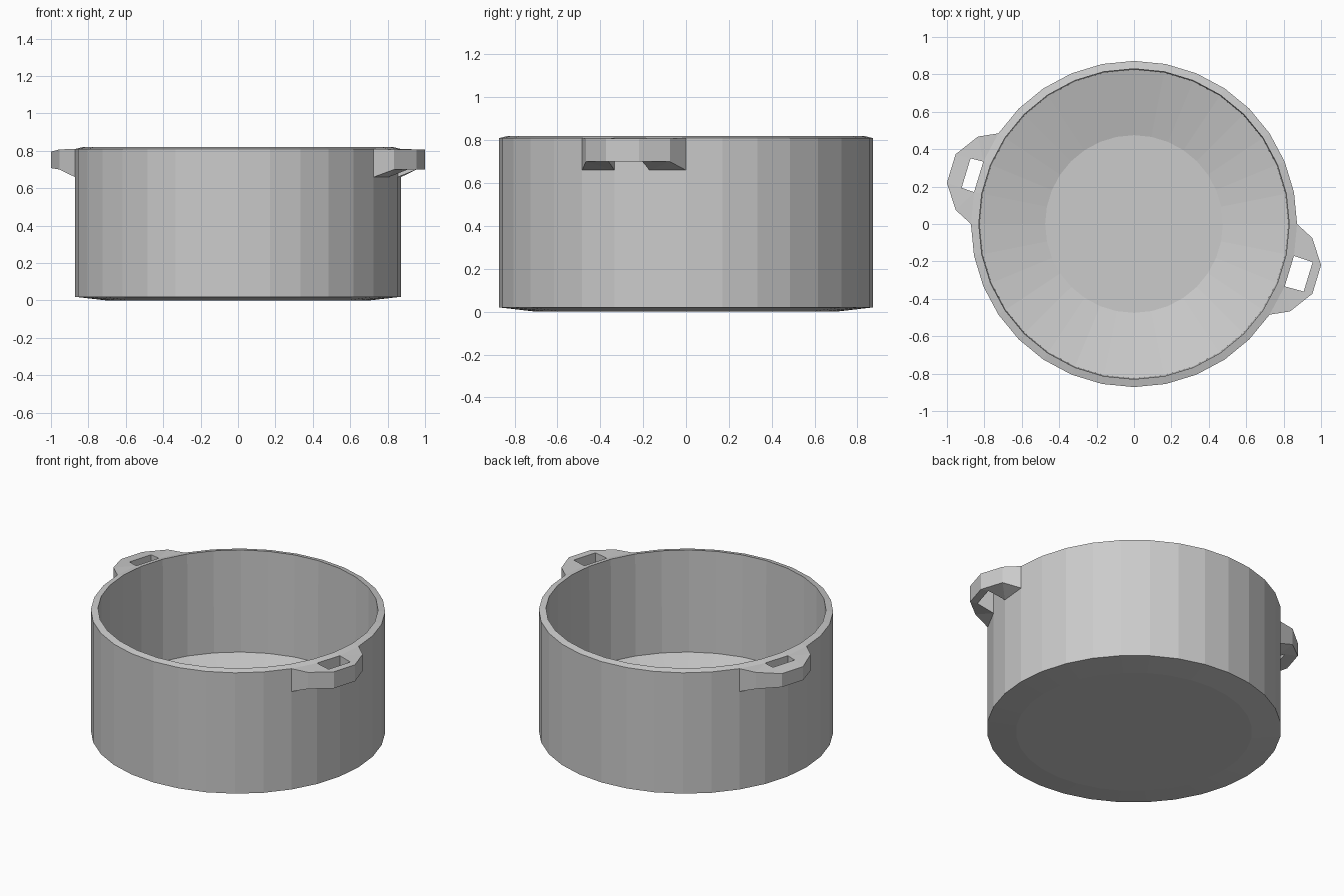
import bpy, bmesh
from math import sin, cos, pi, radians

if "Cube" in bpy.data.objects:
    bpy.data.objects.remove(bpy.data.objects["Cube"])

SIDES = 32
R = 0.872


def finish(bm, name):
    bmesh.ops.recalc_face_normals(bm, faces=bm.faces[:])
    mesh = bpy.data.meshes.new(name)
    bm.to_mesh(mesh)
    bm.free()
    obj = bpy.data.objects.new(name, mesh)
    bpy.context.collection.objects.link(obj)
    return obj


# Pot body: lathe the wall section, then cap underside and floor
def pot_body():
    profile = [(0.70, 0.0), (R, 0.02), (R, 0.81), (0.83, 0.82),
               (0.825, 0.155), (0.475, 0.065)]
    bm = bmesh.new()
    rings = []
    for r, z in profile:
        rings.append([bm.verts.new((r * cos(2 * pi * i / SIDES),
                                    r * sin(2 * pi * i / SIDES), z))
                      for i in range(SIDES)])
    for a, b in zip(rings, rings[1:]):
        for i in range(SIDES):
            j = (i + 1) % SIDES
            bm.faces.new((a[i], a[j], b[j], b[i]))
    bm.faces.new(rings[0])
    bm.faces.new(rings[-1])
    return finish(bm, "pot_body")


# Side handle: a looped lug spanning three wall facets, open at the wall
def handle(name, angle, hole_r, tip_top, tip_bottom):
    facet = pi / SIDES
    # half outline: (radial, tangential, bottom z, top z)
    wall = (R * cos(3 * facet), R * sin(3 * facet), 0.66, 0.81)
    shoulder = (0.934, 0.205, 0.70, 0.808)
    tip = (1.021, 0.08, tip_bottom, tip_top)
    hole_wall = (R * cos(facet), R * sin(facet), 0.66, 0.81)
    hole_tip = (hole_r, 0.082, 0.70, 0.808)

    bm = bmesh.new()
    half = [wall, shoulder, tip, hole_tip, hole_wall]
    low, top = [], []
    for side in (1, -1):
        for r, t, z0, z1 in half:
            x = r * cos(angle) - side * t * sin(angle)
            y = r * sin(angle) + side * t * cos(angle)
            low.append(bm.verts.new((x, y, z0)))
            top.append(bm.verts.new((x, y, z1)))
    # upper and lower skins
    for ring in (low, top):
        for s in (0, 5):
            bm.faces.new([ring[s + k] for k in (0, 1, 4)])
            bm.faces.new([ring[s + k] for k in (1, 2, 3, 4)])
        bm.faces.new([ring[k] for k in (2, 7, 8, 3)])
    # outer edge and hole edge
    for path in ([0, 1, 2, 7, 6, 5], [4, 3, 8, 9]):
        for a, b in zip(path, path[1:]):
            bm.faces.new((low[a], low[b], top[b], top[a]))
    return finish(bm, name)


pot_body()
axis = radians(-16.875)
handle("right_handle", axis, 0.973, 0.808, 0.70)
handle("left_handle", axis + pi, 0.938, 0.796, 0.708)
